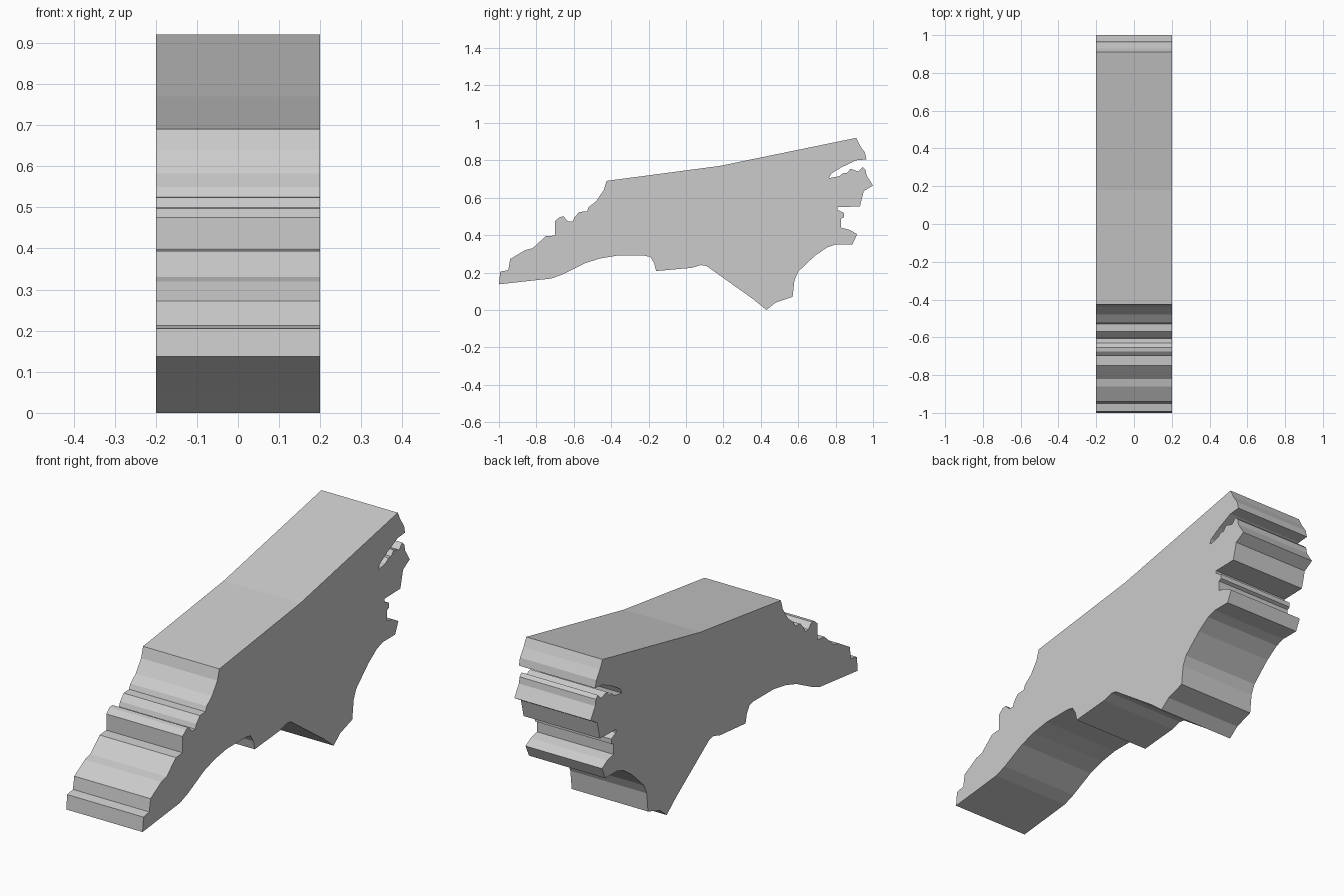
import bpy
import bmesh

HALF_WIDTH = 0.2

# Outline in the side plane as (y, z), going round clockwise
stepped_slope = [(-1, .137), (-.993, .205), (-.95, .213), (-.94, .272), (-.86, .32),
                 (-.82, .33), (-.75, .394), (-.70, .398), (-.70, .475), (-.675, .497),
                 (-.655, .5), (-.63, .474), (-.605, .473), (-.597, .495), (-.57, .524),
                 (-.53, .527), (-.52, .55), (-.48, .582), (-.44, .64)]
top_edge = [(-.425, .69), (.18, .77), (.91, .92)]
ragged_end = [(.93, .88), (.957, .84), (.965, .805), (.91, .8), (.83, .762),
              (.775, .728), (.765, .705), (.82, .715), (.84, .732), (.86, .732),
              (.88, .755), (.92, .74), (.945, .765), (.96, .75), (.965, .72),
              (1, .665), (.95, .635), (.93, .553), (.81, .55), (.81, .535),
              (.845, .518), (.845, .495), (.83, .488), (.83, .44), (.875, .428),
              (.915, .405), (.89, .35)]
underside = [(.80, .35), (.755, .335), (.69, .29), (.60, .205), (.58, .16),
             (.57, .07), (.48, .04), (.43, 0), (.36, .057), (.11, .235),
             (.08, .24), (.03, .225), (-.16, .208), (-.17, .25), (-.19, .283),
             (-.22, .29), (-.37, .29), (-.46, .275), (-.54, .25), (-.66, .19),
             (-.72, .168)]

# Slab: one flat profile pushed across the width
bm = bmesh.new()
outline = stepped_slope + top_edge + ragged_end + underside
side = bm.faces.new([bm.verts.new((-HALF_WIDTH, y, z)) for y, z in outline])
result = bmesh.ops.extrude_face_region(bm, geom=[side], use_keep_orig=True)
moved = [v for v in result["geom"] if isinstance(v, bmesh.types.BMVert)]
bmesh.ops.translate(bm, verts=moved, vec=(2 * HALF_WIDTH, 0, 0))
bmesh.ops.recalc_face_normals(bm, faces=bm.faces[:])

mesh = bpy.data.meshes.new("outline_slab")
bm.to_mesh(mesh)
bm.free()
bpy.context.collection.objects.link(bpy.data.objects.new("outline_slab", mesh))
